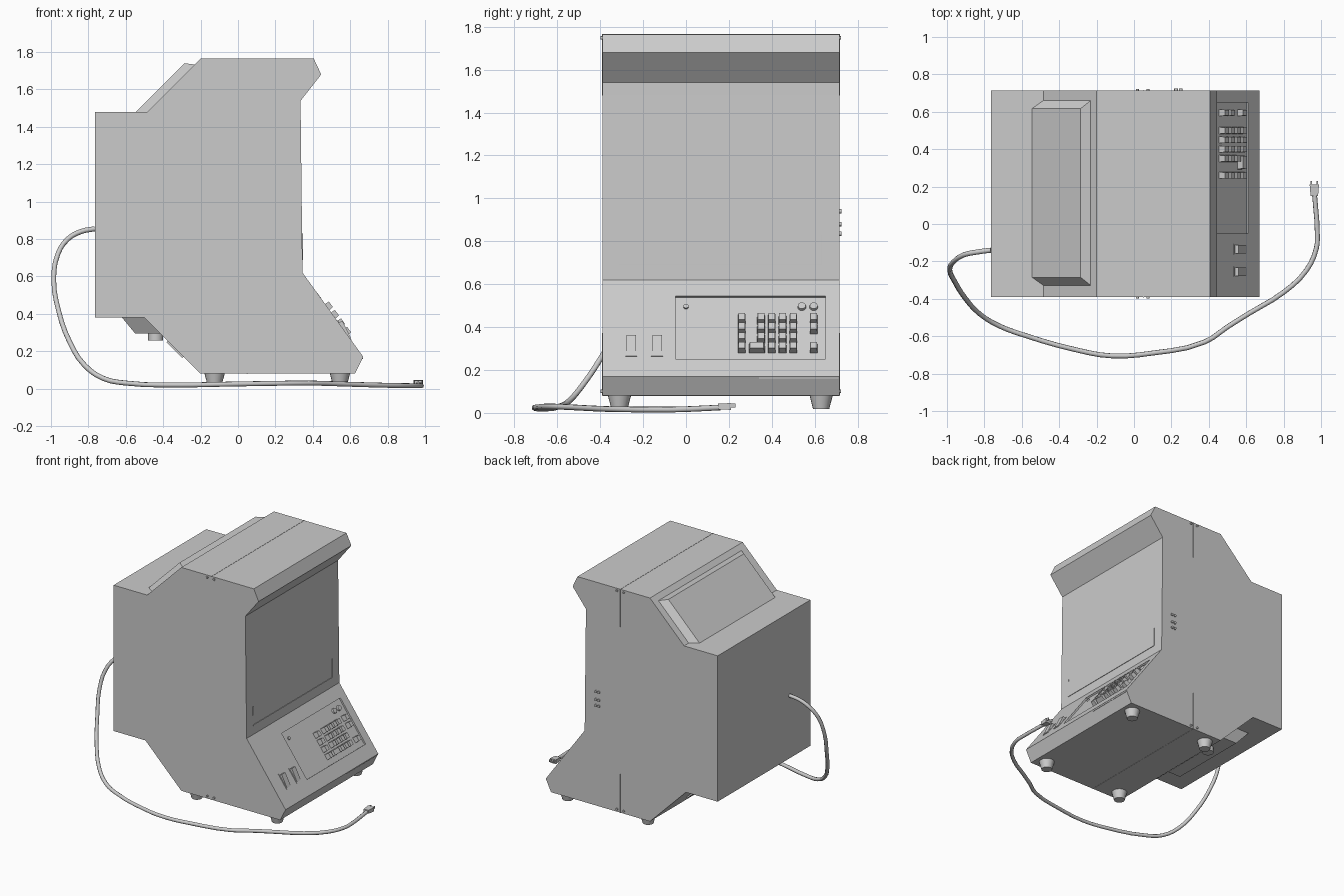
import bpy, bmesh, math
from mathutils import Vector, Matrix

if "Cube" in bpy.data.objects:
    bpy.data.objects.remove(bpy.data.objects["Cube"])

Y0, Y1 = -0.39, 0.715
TILT = -math.atan2(0.325, 0.45)          # keyboard slope angle


def make(name, bm, loc=(0, 0, 0), rot=(0, 0, 0), smooth=False):
    bmesh.ops.recalc_face_normals(bm, faces=bm.faces)
    me = bpy.data.meshes.new(name)
    bm.to_mesh(me)
    bm.free()
    ob = bpy.data.objects.new(name, me)
    ob.location, ob.rotation_euler = loc, rot
    bpy.context.collection.objects.link(ob)
    if smooth:
        for o in bpy.context.selected_objects:
            o.select_set(False)
        ob.select_set(True)
        bpy.context.view_layer.objects.active = ob
        bpy.ops.object.shade_smooth_by_angle(angle=math.radians(40))
    return ob


def box(name, size, loc, rot=(0, 0, 0), taper=1.0):
    """Box centred on loc; the +x face is scaled by taper."""
    bm = bmesh.new()
    bmesh.ops.create_cube(bm, size=1)
    for v in bm.verts:
        k = taper if v.co.x > 0 else 1
        v.co = (v.co.x * size[0], v.co.y * size[1] * k, v.co.z * size[2] * k)
    return make(name, bm, loc, rot)


def prism(name, profile, y0, y1, inset=None):
    """Extrude an x-z profile along y."""
    bm = bmesh.new()
    a = [bm.verts.new((x, y0, z)) for x, z in profile]
    b = [bm.verts.new((x, y1, z)) for x, z in profile]
    if inset:
        for i, d in inset.items():
            a[i].co.y += d
            b[i].co.y -= d
    bm.faces.new(a)
    bm.faces.new(b)
    for i in range(len(a)):
        j = (i + 1) % len(a)
        bm.faces.new((a[i], a[j], b[j], b[i]))
    return make(name, bm)


def cyl(name, r1, r2, h, loc, rot=(0, 0, 0), seg=20):
    bm = bmesh.new()
    bmesh.ops.create_cone(bm, cap_ends=True, segments=seg, radius1=r1, radius2=r2, depth=h)
    return make(name, bm, loc, rot, True)


def on_slope(y, z, out=0.0):
    return (0.345 + (0.62 - z) * 0.722 + 0.811 * out, y, z + 0.586 * out)


def slope_box(name, y, z, w, length, low, high, taper=1.0):
    return box(name, (high - low, w, length), on_slope(y, z, (low + high) / 2), (0, TILT, 0), taper)


# Cabinet
cabinet = prism("cabinet", [(-0.765, 0.38), (-0.765, 1.48), (-0.485, 1.48), (-0.20, 1.765),
                            (0.405, 1.765), (0.445, 1.68), (0.335, 1.54), (0.335, 1.48),
                            (0.345, 0.62), (0.67, 0.17), (0.625, 0.08), (-0.20, 0.08),
                            (-0.50, 0.38)], Y0, Y1)

# Shallow keyboard recess cut into the slope
cutter = slope_box("recess_cutter", 0.30, 0.398, 0.70, 0.36, -0.012, 0.05)
cutter.hide_render = True
mod = cabinet.modifiers.new("recess", 'BOOLEAN')
mod.operation, mod.solver, mod.object = 'DIFFERENCE', 'EXACT', cutter
bpy.context.view_layer.objects.active = cabinet
bpy.ops.object.modifier_apply(modifier="recess")
bpy.data.objects.remove(cutter)

# Rear upper hood, with tapered ends
prism("rear_hood", [(-0.485, 1.48), (-0.545, 1.48), (-0.285, 1.74), (-0.232, 1.733)],
      -0.328, 0.66, {1: 0.043, 2: 0.043})

# Rear lower housing, fan and cover plate
prism("lower_housing", [(-0.62, 0.38), (-0.55, 0.295), (-0.415, 0.295), (-0.50, 0.38)],
      -0.20, 0.52, {1: 0.05, 2: 0.05})
cyl("lower_knob", 0.04, 0.04, 0.045, (-0.44, 0.29, 0.28))
box("lower_plate", (0.12, 0.5, 0.016), (-0.335, 0.16, 0.211), (0, math.pi / 4, 0))

# Seams where the two cabinet halves meet
box("top_seam", (0.008, Y1 - Y0, 0.003), (0.05, (Y0 + Y1) / 2, 1.765))
box("bottom_seam", (0.008, Y1 - Y0, 0.003), (0.05, (Y0 + Y1) / 2, 0.08))
for y in (Y0, Y1):
    box("side_seam_upper", (0.006, 0.004, 0.285), (0.05, y, 1.623))
    box("side_seam_lower", (0.006, 0.004, 0.29), (0.05, y, 0.227))
    for x in (0.018, 0.075):
        for z in (0.1, 1.748):
            cyl("seam_screw", 0.008, 0.008, 0.016, (x, y, z), (math.pi / 2, 0, 0), 10)

# Side sockets
for z in (0.835, 0.88, 0.94):
    for x in (0.225, 0.25):
        cyl("side_socket", 0.01, 0.01, 0.018, (x, Y1, z), (math.pi / 2, 0, 0), 12)

# Screen edge trim
box("screen_trim_bottom", (0.008, 0.945, 0.006), (0.344, 0.16, 0.69))
for y in (-0.312, 0.632):
    box("screen_trim_side", (0.008, 0.005, 0.14), (0.343, y, 0.76))

# Keys: (column positions, row heights)
rows = [0.437, 0.392, 0.347, 0.302]
keys = [(0.26, z, 0.036) for z in rows]
keys += [(y, z, 0.036) for y in (0.35, 0.40, 0.45, 0.50) for z in rows[:3]]
keys += [(y, rows[3], 0.036) for y in (0.40, 0.45, 0.50)] + [(0.33, rows[3], 0.075)]
keys += [(0.595, z, 0.036) for z in (rows[0], rows[1], rows[3])]
for y, z, w in keys:
    slope_box("key", y, z, w, 0.042, -0.013, 0.024, 0.86)

# Panel lamps and dials
slope_rot = (0, math.pi / 2 + TILT, 0)
cyl("panel_lamp", 0.012, 0.012, 0.012, on_slope(0.0, 0.50, -0.008), slope_rot, 12)
for y in (0.54, 0.595):
    cyl("panel_dial", 0.02, 0.018, 0.016, on_slope(y, 0.50, -0.007), slope_rot)

# Rocker switches: frame plus tilted rocker
for y in (-0.255, -0.135):
    slope_box("switch_frame", y, 0.311, 0.054, 0.12, -0.005, 0.003)
    box("switch_rocker", (0.024, 0.044, 0.10), on_slope(y, 0.311, 0.002), (0, TILT + 0.16, 0))

# Front lower label strip
box("front_label", (0.003, 0.37, 0.006), (0.666, 0.525, 0.163))

# Feet
for x in (-0.125, 0.545):
    for y in (-0.31, 0.63):
        cyl("foot", 0.038, 0.054, 0.062, (x, y, 0.05))

# Power cord
path = [(-0.765, -0.14, 0.855), (-0.84, -0.15, 0.84), (-0.91, -0.165, 0.80), (-0.963, -0.20, 0.72),
        (-0.985, -0.245, 0.58), (-0.96, -0.305, 0.42), (-0.90, -0.40, 0.25), (-0.82, -0.485, 0.125),
        (-0.72, -0.545, 0.055), (-0.60, -0.59, 0.03), (-0.30, -0.675, 0.02), (-0.12, -0.705, 0.023),
        (0.10, -0.69, 0.027), (0.38, -0.63, 0.03), (0.50, -0.55, 0.027), (0.62, -0.475, 0.023),
        (0.80, -0.365, 0.018), (0.92, -0.25, 0.016), (0.975, -0.13, 0.016), (0.98, -0.05, 0.016),
        (0.965, 0.16, 0.025)]
cu = bpy.data.curves.new("power_cord", 'CURVE')
cu.dimensions, cu.bevel_depth, cu.bevel_resolution = '3D', 0.0135, 2
cu.resolution_u, cu.use_fill_caps = 3, True
sp = cu.splines.new('BEZIER')
sp.bezier_points.add(len(path) - 1)
for bp, p in zip(sp.bezier_points, path):
    bp.co = p
    bp.handle_left_type = bp.handle_right_type = 'AUTO'
bpy.context.collection.objects.link(bpy.data.objects.new("power_cord", cu))

# Plug and prongs
box("plug", (0.06, 0.05, 0.032), (0.188, 0, 0), (0, 0, 0), 0.8).matrix_world = \
    Matrix.Translation((0.964, 0.18, 0.03)) @ Matrix.Rotation(-math.pi / 2, 4, 'Z')
for x in (0.948, 0.98):
    box("plug_prong", (0.006, 0.05, 0.018), (x, 0.205, 0.035))
